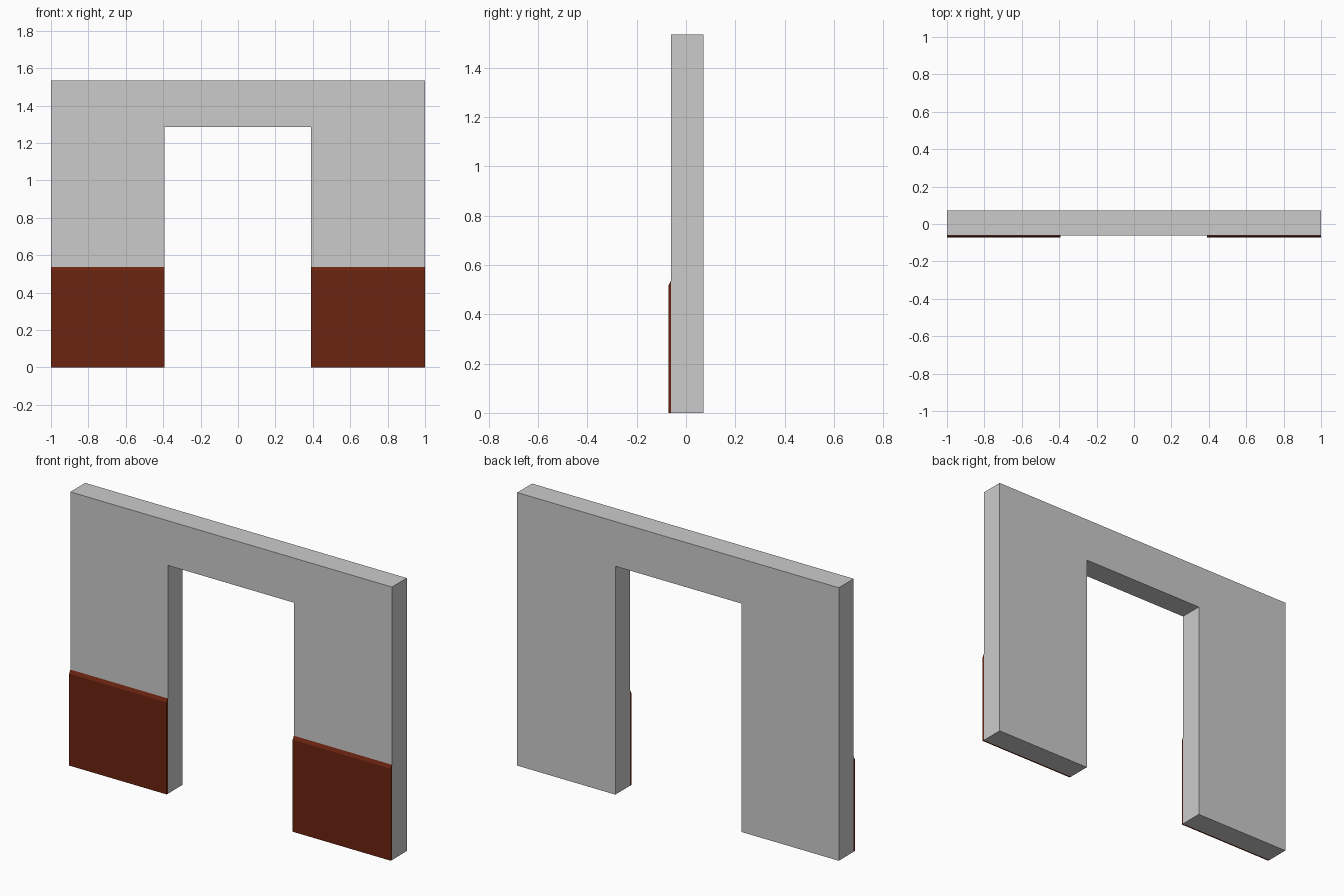
import bpy, bmesh
from mathutils import Vector

if "Cube" in bpy.data.objects:
    bpy.data.objects.remove(bpy.data.objects["Cube"])

LEFT, RIGHT = -0.394, 0.39       # doorway edges
FRONT, BACK = -0.061, 0.071      # wall faces
TOP, LINTEL = 1.535, 1.284


def extrude_profile(name, points, direction, material=None):
    """Make a solid by sweeping a flat closed profile along a vector."""
    bm = bmesh.new()
    face = bm.faces.new([bm.verts.new(p) for p in points])
    swept = bmesh.ops.extrude_face_region(bm, geom=[face], use_keep_orig=True)
    verts = [v for v in swept["geom"] if isinstance(v, bmesh.types.BMVert)]
    bmesh.ops.translate(bm, verts=verts, vec=Vector(direction))
    bmesh.ops.recalc_face_normals(bm, faces=bm.faces[:])
    mesh = bpy.data.meshes.new(name)
    bm.to_mesh(mesh)
    bm.free()
    if material:
        mesh.materials.append(material)
    obj = bpy.data.objects.new(name, mesh)
    bpy.context.collection.objects.link(obj)
    return obj


# Wall with a doorway cut out of its outline
outline = [(-1, 0), (LEFT, 0), (LEFT, LINTEL), (RIGHT, LINTEL),
           (RIGHT, 0), (1, 0), (1, TOP), (-1, TOP)]
extrude_profile("doorway_wall", [(x, FRONT, z) for x, z in outline],
                (0, BACK - FRONT, 0))

# Thin wainscot panels with a sloped top edge, either side of the doorway
brown = bpy.data.materials.new("dark_red_wood")
brown.diffuse_color = (0.15, 0.018, 0.005, 1)
brown.use_nodes = True
brown.node_tree.nodes["Principled BSDF"].inputs["Base Color"].default_value = brown.diffuse_color
section = [(FRONT, 0), (-0.071, 0), (-0.071, 0.517), (FRONT, 0.536)]
for name, x0, x1 in (("left_wainscot", -1, LEFT), ("right_wainscot", RIGHT, 1)):
    extrude_profile(name, [(x0, y, z) for y, z in section], (x1 - x0, 0, 0), brown)
